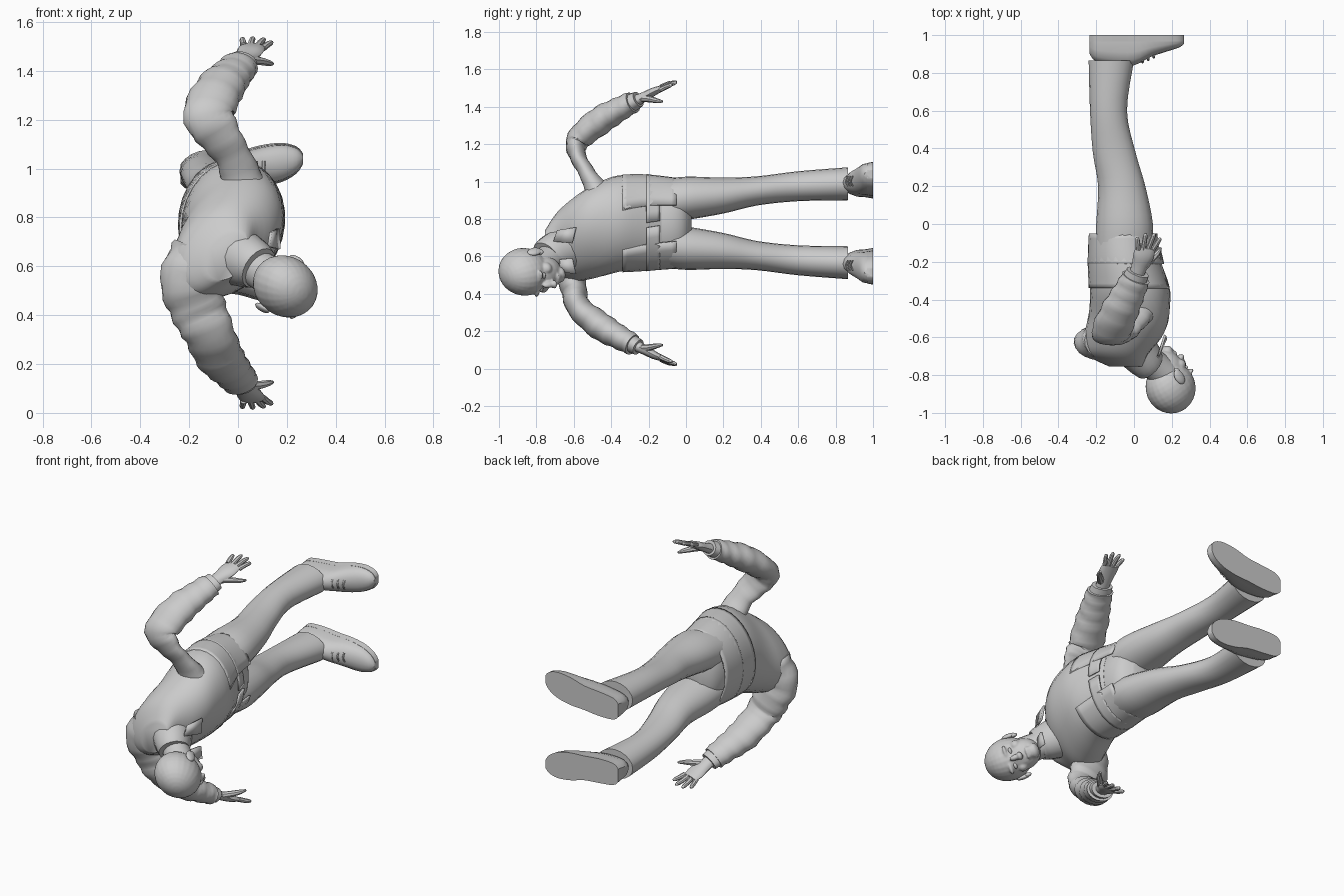
import bpy, bmesh, math
from mathutils import Vector, Matrix

cube = bpy.data.objects.get("Cube")
if cube:
    bpy.data.objects.remove(cube)

grey = bpy.data.materials.new("plain_grey")
grey.use_nodes = True
grey.diffuse_color = (0.6, 0.6, 0.6, 1)
grey.node_tree.nodes["Principled BSDF"].inputs["Base Color"].default_value = (0.6, 0.6, 0.6, 1)

MID = 0.777  # height of the plane between the legs


def finish(name, bm, angle=40):
    bmesh.ops.recalc_face_normals(bm, faces=bm.faces)
    me = bpy.data.meshes.new(name)
    bm.to_mesh(me)
    bm.free()
    me.materials.append(grey)
    me.shade_smooth()
    me.set_sharp_from_angle(angle=math.radians(angle))
    ob = bpy.data.objects.new(name, me)
    bpy.context.collection.objects.link(ob)
    return ob


def spline(rows, steps):
    """Smoothly interpolate rows of numbers."""
    out = []
    for i in range(len(rows) - 1):
        p0, p1 = rows[max(i - 1, 0)], rows[i]
        p2, p3 = rows[i + 1], rows[min(i + 2, len(rows) - 1)]
        for k in range(steps):
            t = k / steps
            out.append([0.5 * (2 * b + (c - a) * t + (2 * a - 5 * b + 4 * c - d) * t * t
                               + (3 * b - a - 3 * c + d) * t ** 3)
                        for a, b, c, d in zip(p0, p1, p2, p3)])
    return out + [list(rows[-1])]


def skin(name, rings, closed=True, caps=True):
    bm = bmesh.new()
    vs = [[bm.verts.new(p) for p in ring] for ring in rings]
    n = len(vs[0])
    for r, q in zip(vs, vs[1:]):
        for i in range(n if closed else n - 1):
            j = (i + 1) % n
            bm.faces.new((r[i], r[j], q[j], q[i]))
    if caps:
        bm.faces.new(vs[0])
        bm.faces.new(vs[-1])
    return finish(name, bm)


def body_loft(name, rows, steps=4, n=28, gap=0, caps=True):
    """Rows of x, y, z, half width, half depth, twist; gap opens the front."""
    rings = []
    for x, y, z, a, b, tw in spline(rows, steps):
        s, c = math.sin(math.radians(tw)), math.cos(math.radians(tw))
        g = math.radians(gap)
        ring = []
        for i in range(n):
            t = math.pi / 2 + g + (2 * math.pi - 2 * g) * i / (n - 1 if gap else n)
            u, v = a * math.cos(t), b * math.sin(t)
            ring.append((x + u * s + v * c, y, z + u * c - v * s))
        rings.append(ring)
    return skin(name, rings, not gap, caps)


def tube(name, rows, hint=(1, 0, 0), steps=4, n=18, fold=0.0):
    """Rows of x, y, z, half width along the hint, half thickness."""
    pts = spline(rows, steps)
    rings = []
    for i, (x, y, z, a, b) in enumerate(pts):
        tan = (Vector(pts[min(i + 1, len(pts) - 1)][:3]) - Vector(pts[max(i - 1, 0)][:3])).normalized()
        h = Vector(hint)
        side = (h - tan * h.dot(tan)).normalized()
        up = tan.cross(side)
        ring = []
        for k in range(n):
            t = 2 * math.pi * k / n
            r = 1 + fold * math.sin(i * 1.9 + 2 * math.sin(t))
            ring.append(Vector((x, y, z)) + side * (a * r * math.cos(t)) + up * (b * r * math.sin(t)))
        rings.append(ring)
    return skin(name, rings)


def flip(rows, s):
    return [(r[0], r[1], MID + s * (r[2] - MID), *r[3:]) for r in rows]


# Torso, bent forward and twisted at the shoulders
body_loft("torso", [
    (-.05, -.13, .777, .235, .165, 0), (-.04, -.22, .78, .25, .19, 5),
    (-.02, -.36, .775, .26, .21, 12), (-.03, -.5, .73, .265, .195, 30),
    (-.06, -.6, .69, .25, .175, 38), (-.09, -.69, .66, .2, .13, 40),
    (-.04, -.755, .64, .11, .075, 40)])
body_loft("trouser_seat", [
    (-.05, -.2, .777, .23, .165, 0), (-.05, -.08, .777, .228, .16, 0),
    (-.05, -.01, .777, .2, .13, 0), (-.05, .03, .777, .12, .07, 0)])

# Jacket skirt, open at the front, with a hem
for name, gap, rows in (
        ("jacket_skirt", 24, [(-.05, -.05, .777, .243, .19, 0), (-.045, -.2, .78, .258, .2, 4),
                              (-.025, -.34, .777, .264, .213, 11)]),
        ("waist_band", 3, [(-.048, -.14, .777, .25, .192, 0), (-.043, -.21, .78, .261, .203, 4)])):
    ob = body_loft(name, rows, gap=gap, caps=False)
    m = ob.modifiers.new("thickness", 'SOLIDIFY')
    m.thickness = 0.01

# Legs and shoes
for side, s in (("left", 1), ("right", -1)):
    body_loft(side + "_trouser_leg", flip([
        (-.055, -.14, .89, .12, .15, 0), (-.05, 0, .91, .116, .15, 0),
        (-.065, .2, .925, .096, .125, 0), (-.105, .38, .95, .078, .113, 0),
        (-.135, .6, .975, .08, .098, 0), (-.12, .865, .988, .088, .12, 0)], s), n=20)
    # shoe rows: x, top y, centre z, half width
    for part, low, grow in (("_shoe", .985, 0), ("_sole", 1.0, .005)):
        rings = []
        for x, top, z, w in spline([(-.235, .9, .978, .035), (-.2, .86, .98, .062),
                                    (-.1, .84, .985, .07), (0, .84, .995, .07),
                                    (.09, .885, 1.01, .08), (.18, .915, 1.025, .075),
                                    (.24, .935, 1.035, .05), (.265, .955, 1.04, .018)], 3):
            z = MID + s * (z - MID)
            ring = []
            for k in range(16):
                t = 2 * math.pi * k / 16
                y = low - (low - top) * max(0, math.sin(t)) ** .7
                if part == "_sole":
                    y = .967 if math.sin(t) > .01 else low
                ring.append((x, y, z + (w + grow) * math.cos(t)))
            rings.append(ring)
        skin(side + part, rings)
    # Laces
    for i in range(3):
        x = .045 + i * .03
        tube(side + "_lace", flip([(x, .866 + i * .013, .975, .007, .005),
                                   (x, .855 + i * .013, 1.0, .007, .005),
                                   (x, .866 + i * .013, 1.03, .007, .005)], s), n=6)

# Sleeves: separate shoulders, matching forearms
shoulders = {
    1: [(.03, -.45, .9, .1, .08), (-.01, -.52, 1.03, .075, .045), (-.08, -.58, 1.14, .09, .045)],
    -1: [(-.15, -.62, .64, .13, .1), (-.2, -.63, .54, .12, .085), (-.165, -.6, .43, .115, .07)]}
forearm = [(-.12, -.575, 1.225, .105, .065), (-.075, -.46, 1.325, .1, .075),
           (-.025, -.36, 1.385, .085, .065), (.01, -.285, 1.425, .076, .058)]
for side, s in (("left", 1), ("right", -1)):
    tube(side + "_sleeve", shoulders[s] + flip(forearm, s), steps=5, n=20, fold=.045)
    tube(side + "_cuff", flip([(.0, -.3, 1.415, .068, .05), (.02, -.255, 1.44, .062, .044)], s))
    # Hand: palm, four fanned fingers, thumb
    tube(side + "_palm", flip([(.01, -.28, 1.425, .04, .032), (.03, -.22, 1.455, .043, .026),
                               (.05, -.17, 1.482, .055, .022), (.062, -.125, 1.5, .05, .015)], s), n=12)
    for i in range(4):
        f = i - 1.5
        reach = (.065, .085, .088, .07)[i]
        root = Vector((.062 + f * .026, -.135, 1.498 - f * .004))
        way = Vector((.25 + f * .22, .9, .36)).normalized()
        rows = []
        for k, r in ((0, .014), (.5, .013), (.85, .011), (1, .005)):
            p = root + way * reach * k * 1.1
            rows.append((p.x, p.y, p.z + .012 * k * (1 - k), r, r))
        tube(side + "_finger", flip(rows, s), steps=2, n=8)
    tube(side + "_thumb", flip([(.05, -.23, 1.445, .02, .02), (.09, -.19, 1.44, .018, .017),
                                (.125, -.155, 1.432, .014, .013), (.142, -.125, 1.428, .006, .006)], s),
         steps=2, n=8)

# Neck and collar
tube("neck", [(.0, -.66, .64, .09, .09), (.09, -.73, .585, .078, .08), (.18, -.81, .53, .085, .085)])
ob = tube("collar", [(.01, -.66, .635, .115, .12), (.06, -.72, .61, .1, .105), (.085, -.745, .592, .088, .094)])
for s in (-1, 1):
    # Pointed lapels on the chest
    bm = bmesh.new()
    root = Vector((.14, -.66, .63 + s * .05))
    pts = [root + Vector(o) for o in ((-.01, -.05, 0), (.0, -.03, s * .06), (.03, .07, s * .075), (.035, .05, -s * .01))]
    bm.faces.new([bm.verts.new(p) for p in pts])
    flap = finish("collar_point", bm)
    flap.modifiers.new("thickness", 'SOLIDIFY').thickness = 0.012

# Head frame: side, face direction, crown direction
face = Vector((.62, .55, -.55)).normalized()
crown = Vector((.5, -.83, -.2))
crown = (crown - face * crown.dot(face)).normalized()
lateral = face.cross(crown)
frame = Matrix((lateral, face, crown)).transposed().to_4x4()
frame.translation = Vector((.2, -.86, .512))


def blobs(name, items):
    bm = bmesh.new()
    for pos, size in items:
        m = frame @ Matrix.Translation(pos) @ Matrix.Diagonal((*size, 1))
        bmesh.ops.create_uvsphere(bm, u_segments=24, v_segments=16, radius=1, matrix=m)
    return finish(name, bm, 60)


skull = [((0, -.01, .0), (.122, .138, .138)), ((0, .035, -.085), (.09, .09, .11)),
         ((0, .085, -.165), (.045, .04, .03)), ((0, .137, -.065), (.017, .022, .04)),
         ((0, .147, -.088), (.024, .022, .016)), ((0, .117, -.13), (.038, .018, .009)),
         ((0, .112, -.145), (.034, .018, .009))]
for s in (-1, 1):
    skull += [((s * .045, .112, -.012), (.042, .018, .012)), ((s * .062, .075, -.075), (.03, .035, .03))]
head = blobs("head", skull)
rm = head.modifiers.new("blend", 'REMESH')
rm.mode = 'VOXEL'
rm.voxel_size = 0.006
rm.use_smooth_shade = True
sm = head.modifiers.new("soften", 'SMOOTH')
sm.iterations = 4
for s in (-1, 1):
    blobs("eye", [((s * .043, .107, -.04), (.02, .014, .01))])
    blobs("ear", [((s * .122, -.01, -.045), (.014, .028, .042)), ((s * .118, .0, -.075), (.012, .017, .02))])
